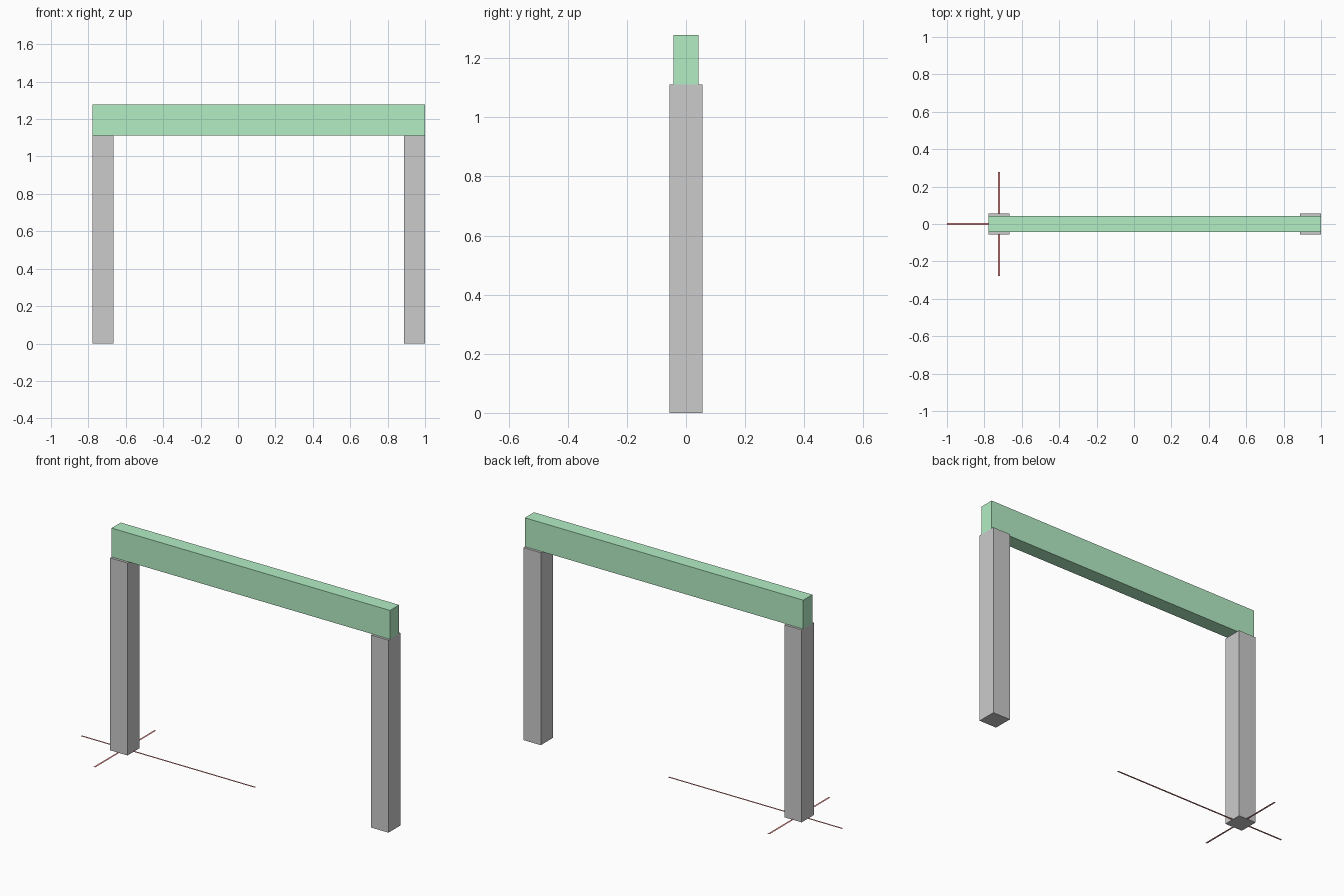
import bpy

if "Cube" in bpy.data.objects:
    bpy.data.objects.remove(bpy.data.objects["Cube"])


def material(name, color):
    mat = bpy.data.materials.new(name)
    mat.diffuse_color = color
    mat.use_nodes = True
    mat.node_tree.nodes["Principled BSDF"].inputs["Base Color"].default_value = mat.diffuse_color
    return mat


def finish(name, size, mat):
    obj = bpy.context.object
    obj.name = name
    obj.scale = size
    bpy.ops.object.transform_apply(location=False, rotation=False, scale=True)
    if mat:
        obj.data.materials.append(mat)
    return obj


def box(name, center, size, mat=None):
    bpy.ops.mesh.primitive_cube_add(size=1, location=center)
    return finish(name, size, mat)


def strip(name, center, length_x, length_y, mat):
    bpy.ops.mesh.primitive_plane_add(size=1, location=center)
    return finish(name, (length_x, length_y, 1), mat)


green = material("beam_green", (0.45, 0.85, 0.55, 1))
red = material("marker_red", (0.85, 0.3, 0.3, 1))

COL_W, COL_H = 0.1111, 1.1111
LEFT_X, RIGHT_X = -0.7222, 0.9444

# Two square columns
for name, x in (("left_column", LEFT_X), ("right_column", RIGHT_X)):
    box(name, (x, 0, COL_H / 2), (COL_W, COL_W, COL_H))

# Beam resting on the columns, flush with their outer faces
BEAM_H = 0.1667
box("beam", ((LEFT_X + RIGHT_X) / 2, 0, COL_H + BEAM_H / 2),
    (RIGHT_X - LEFT_X + COL_W, 0.0833, BEAM_H), green)

# Flat axis lines on the floor, crossing at the left column
strip("long_axis_line", (-0.4444, 0, 0.003), 1.1111, 0.0111, red)
strip("cross_axis_line", (LEFT_X, 0, 0.003), 0.0111, 0.5556, red)
